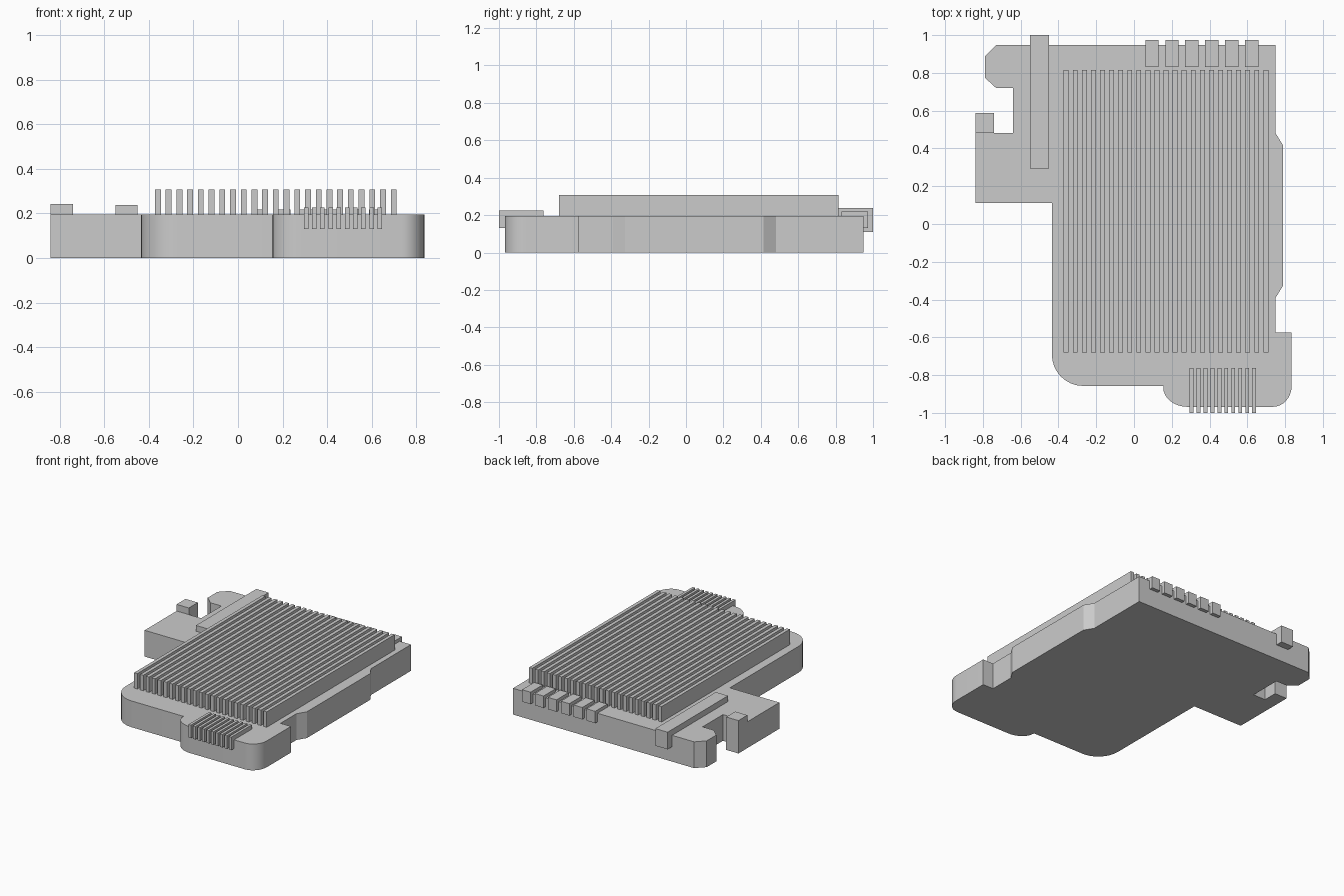
import bpy, bmesh, math

if "Cube" in bpy.data.objects:
    bpy.data.objects.remove(bpy.data.objects["Cube"])

TOP = 0.194  # top of the base plate


def finish(name, bm, smooth=False):
    bmesh.ops.recalc_face_normals(bm, faces=bm.faces[:])
    mesh = bpy.data.meshes.new(name)
    bm.to_mesh(mesh)
    bm.free()
    ob = bpy.data.objects.new(name, mesh)
    bpy.context.collection.objects.link(ob)
    if smooth:
        bpy.context.view_layer.objects.active = ob
        ob.select_set(True)
        bpy.ops.object.shade_smooth_by_angle(angle=math.radians(30))
        ob.select_set(False)
    return ob


def box(name, x, y, z):
    bm = bmesh.new()
    bmesh.ops.create_cube(bm, size=1)
    for v in bm.verts:
        v.co = [r[0] if c < 0 else r[1] for c, r in zip(v.co, (x, y, z))]
    return finish(name, bm)


def row(name, count, first, last, width, y, z):
    """Evenly spaced bars along x; first and last are left edges."""
    ob = box(name, (first, first + width), y, z)
    mod = ob.modifiers.new("row", 'ARRAY')
    mod.count = count
    mod.use_relative_offset = False
    mod.use_constant_offset = True
    mod.constant_offset_displace = ((last - first) / (count - 1), 0, 0)
    return ob


def arc(cx, cy, rx, ry, a0, a1, n=8):
    angles = [math.radians(a0 + (a1 - a0) * i / n) for i in range(n + 1)]
    return [(cx + rx * math.cos(a), cy + ry * math.sin(a)) for a in angles]


# Base plate: counter-clockwise outline with rounded front corners
outline = [(-0.435, 0.11)]
outline += arc(-0.27, -0.69, 0.165, 0.167, 180, 270)
outline += [(0.155, -0.857)]
outline += arc(0.285, -0.866, 0.13, 0.102, 180, 270)
outline += arc(0.735, -0.855, 0.1, 0.113, 270, 360)
outline += [(0.835, -0.575), (0.75, -0.575), (0.75, -0.39), (0.79, -0.325),
            (0.79, 0.415), (0.75, 0.48), (0.75, 0.948), (-0.73, 0.948),
            (-0.79, 0.887), (-0.79, 0.775), (-0.73, 0.72), (-0.64, 0.72),
            (-0.64, 0.483), (-0.84, 0.483), (-0.84, 0.11)]
bm = bmesh.new()
face = bm.faces.new([bm.verts.new((x, y, 0)) for x, y in outline])
ext = bmesh.ops.extrude_face_region(bm, geom=[face], use_keep_orig=True)
for v in ext["geom"]:
    if isinstance(v, bmesh.types.BMVert):
        v.co.z = TOP
finish("base_plate", bm, smooth=True)

# Side post and long bar overhanging the back edge
box("side_post", (-0.84, -0.74), (0.483, 0.588), (0, 0.243))
box("long_bar", (-0.55, -0.45), (0.295, 1.0), (0.11, 0.237))

# Cooling fins, back blocks and front pins
row("cooling_fins", 23, -0.372, 0.685, 0.026, (-0.68, 0.815), (TOP - 0.02, 0.308))
row("back_blocks", 6, 0.06, 0.588, 0.07, (0.832, 0.974), (0.13, 0.218))
row("front_pins", 10, 0.295, 0.626, 0.02, (-1.0, -0.762), (0.13, 0.226))
